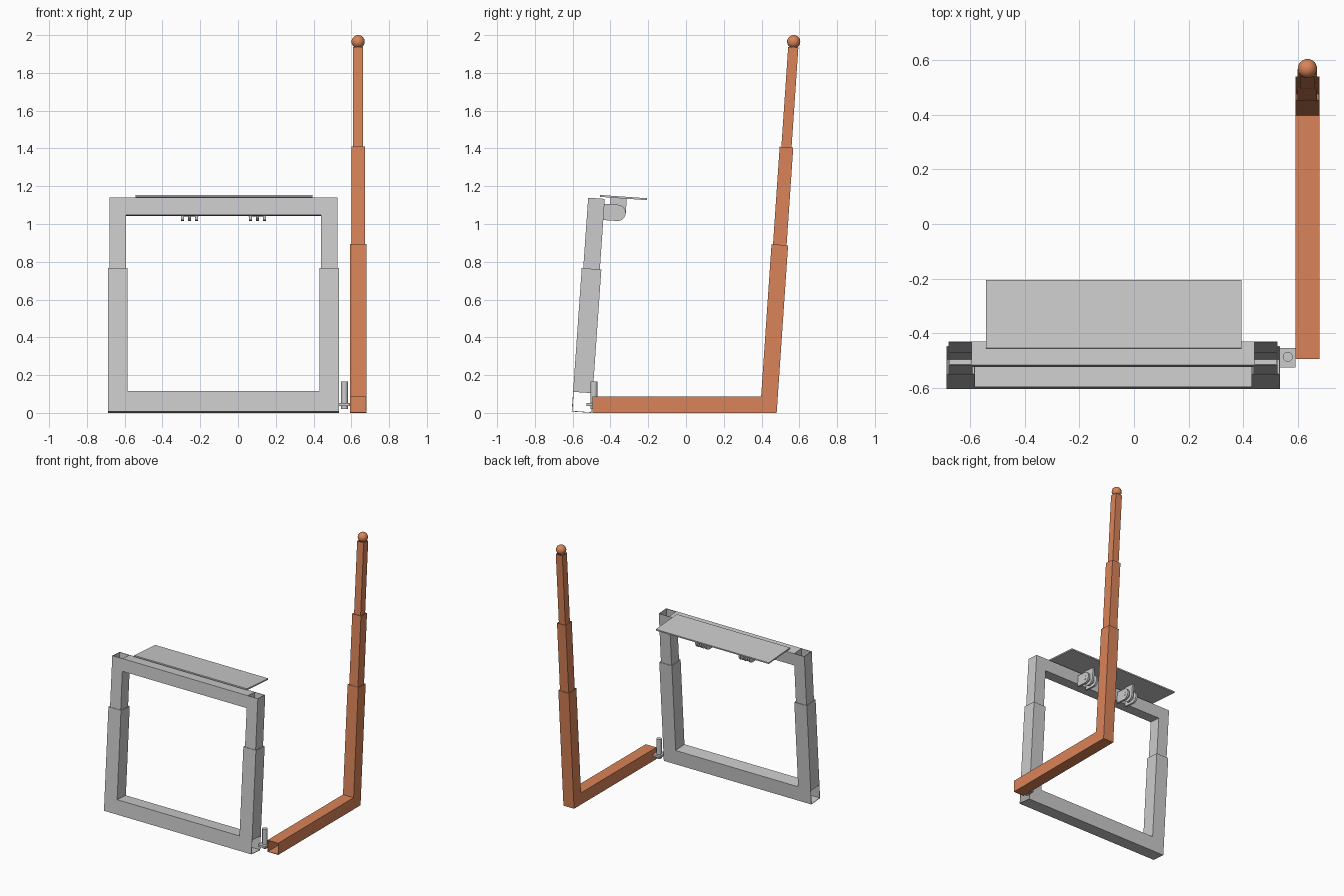
import bpy, bmesh
from math import radians, pi, cos, sin, tan
from mathutils import Matrix, Vector

if "Cube" in bpy.data.objects:
    bpy.data.objects.remove(bpy.data.objects["Cube"])

orange = bpy.data.materials.new("orange")
orange.diffuse_color = (0.70, 0.23, 0.10, 1)
orange.use_nodes = True
orange.node_tree.nodes["Principled BSDF"].inputs["Base Color"].default_value = orange.diffuse_color

# Tilted working frames: grey frame and orange mast both lean back
FRAME = Matrix.Translation((-0.0765, -0.605, 0.0073)) @ Matrix.Rotation(radians(-4), 4, 'X')
MAST_TILT = radians(3.9)
MAST = Matrix.Translation((0.636, 0.48, 0)) @ Matrix.Rotation(-MAST_TILT, 4, 'X')
WORLD = Matrix()


def finish(name, bm, matrix, mat=None):
    bmesh.ops.recalc_face_normals(bm, faces=bm.faces)
    me = bpy.data.meshes.new(name)
    bm.to_mesh(me)
    bm.free()
    me.transform(matrix)
    ob = bpy.data.objects.new(name, me)
    bpy.context.collection.objects.link(ob)
    if mat:
        me.materials.append(mat)
    return ob


def sweep(name, rings, matrix, mat=None, wall=0.005):
    """Open-ended hollow tube through a list of four-point rings."""
    bm = bmesh.new()
    loops = [[bm.verts.new(p) for p in ring] for ring in rings]
    for a, b in zip(loops, loops[1:]):
        for i in range(4):
            j = (i + 1) % 4
            bm.faces.new((a[i], a[j], b[j], b[i]))
    ob = finish(name, bm, matrix, mat)
    mod = ob.modifiers.new("wall", 'SOLIDIFY')
    mod.thickness, mod.offset = wall, -1
    return ob


def upright(name, x, y, side, z0, z1, matrix, mat=None):
    h = side / 2
    sweep(name, [[(x - h, y - h, z), (x + h, y - h, z), (x + h, y + h, z), (x - h, y + h, z)]
                 for z in (z0, z1)], matrix, mat)


def crossbar(name, half, y0, y1, z0, z1, matrix):
    sweep(name, [[(x, y0, z0), (x, y1, z0), (x, y1, z1), (x, y0, z1)]
                 for x in (-half, half)], matrix)


def box(name, lo, hi, matrix):
    bm = bmesh.new()
    bmesh.ops.create_cube(bm, size=1)
    lo, hi = Vector(lo), Vector(hi)
    for v in bm.verts:
        v.co = Vector([(a + b) / 2 + c * (b - a) for a, b, c in zip(lo, hi, v.co)])
    return finish(name, bm, matrix)


def smooth(ob):
    for o in bpy.context.selected_objects:
        o.select_set(False)
    bpy.context.view_layer.objects.active = ob
    ob.select_set(True)
    bpy.ops.object.shade_smooth_by_angle()


def cylinder(name, r, length, matrix):
    bm = bmesh.new()
    bmesh.ops.create_cone(bm, cap_ends=True, segments=32, radius1=r, radius2=r, depth=length)
    smooth(finish(name, bm, matrix))


def lug(name, x, outline, thick=0.015):
    """Plate of the given y/z outline, extruded along x."""
    bm = bmesh.new()
    f = bm.faces.new([bm.verts.new((x - thick / 2, y, z)) for y, z in outline])
    ext = bmesh.ops.extrude_face_region(bm, geom=[f])
    bmesh.ops.translate(bm, vec=(thick, 0, 0),
                        verts=[g for g in ext["geom"] if isinstance(g, bmesh.types.BMVert)])
    smooth(finish(name, bm, FRAME))


# Grey frame: telescoping posts between two crossbars
S, CX, CY, BAR = 0.104, 0.5595, 0.052, 0.108
crossbar("bottom_bar", CX + S / 2, 0, S, 0, BAR, FRAME)
for side, x in (("left", -CX), ("right", CX)):
    upright(side + "_lower_post", x, CY, S, BAR, 0.761, FRAME)
    upright(side + "_upper_post", x, CY, 0.088, 0.60, 1.135, FRAME)
crossbar("top_bar", CX - 0.044, CY - 0.044, CY + 0.044, 1.043, 1.135, FRAME)

# Tray on two pivot brackets
box("tray", (-0.466, 0.069, 1.144), (0.471, 0.32, 1.154), FRAME)
PY, PZ, R = 0.169, 1.066, 0.043


def arc(a0, a1, n=16):
    return [(PY + R * cos(a0 + (a1 - a0) * i / n), PZ + R * sin(a0 + (a1 - a0) * i / n))
            for i in range(n + 1)]


frame_outline = [(0.096, PZ + R), (0.096, PZ - R)] + arc(-pi / 2, pi / 2)
tray_outline = [(PY + R, 1.144), (PY - R, 1.144)] + arc(pi, 2 * pi)
for side, c in (("left", -0.1795), ("right", 0.1795)):
    lug(side + "_frame_lug_a", c - 0.037, frame_outline)
    lug(side + "_frame_lug_b", c + 0.037, frame_outline)
    lug(side + "_tray_lug", c, tray_outline)
    cylinder(side + "_pivot_pin", 0.018, 0.093,
             FRAME @ Matrix.Translation((c, PY, PZ)) @ Matrix.Rotation(pi / 2, 4, 'Y'))

# Hinge plate and pin joining frame and arm
box("hinge_plate", (0.535, -0.527, 0.036), (0.593, -0.454, 0.052), WORLD)
cylinder("hinge_pin", 0.018, 0.145, Matrix.Translation((0.564, -0.487, 0.0925)))

# Orange arm bending up into the lowest mast section
W, H = 0.088, 0.044
t = tan(MAST_TILT)
x0, x1, top = 0.636 - H, 0.636 + H, 0.887
inner_y = 0.48 + W * t - W / cos(MAST_TILT)


def ring(outer, inner):
    return [(x0, *outer), (x1, *outer), (x1, *inner), (x0, *inner)]


sweep("arm_and_mast_base", [
    ring((-0.495, 0), (-0.495, W)),
    ring((0.48, 0), (inner_y, W)),
    ring((0.48 + top * t, top), (0.48 + top * t - W * cos(MAST_TILT), top + W * sin(MAST_TILT))),
], WORLD, orange)

# Telescoping mast sections and ball tip
upright("mast_middle", 0, -H, 0.072, 0.72, 1.407, MAST, orange)
upright("mast_top", 0, -H, 0.054, 1.25, 1.938, MAST, orange)
bm = bmesh.new()
bmesh.ops.create_uvsphere(bm, u_segments=32, v_segments=16, radius=0.035)
smooth(finish("mast_ball", bm, Matrix.Translation((0.636, 0.57, 1.965)), orange))
